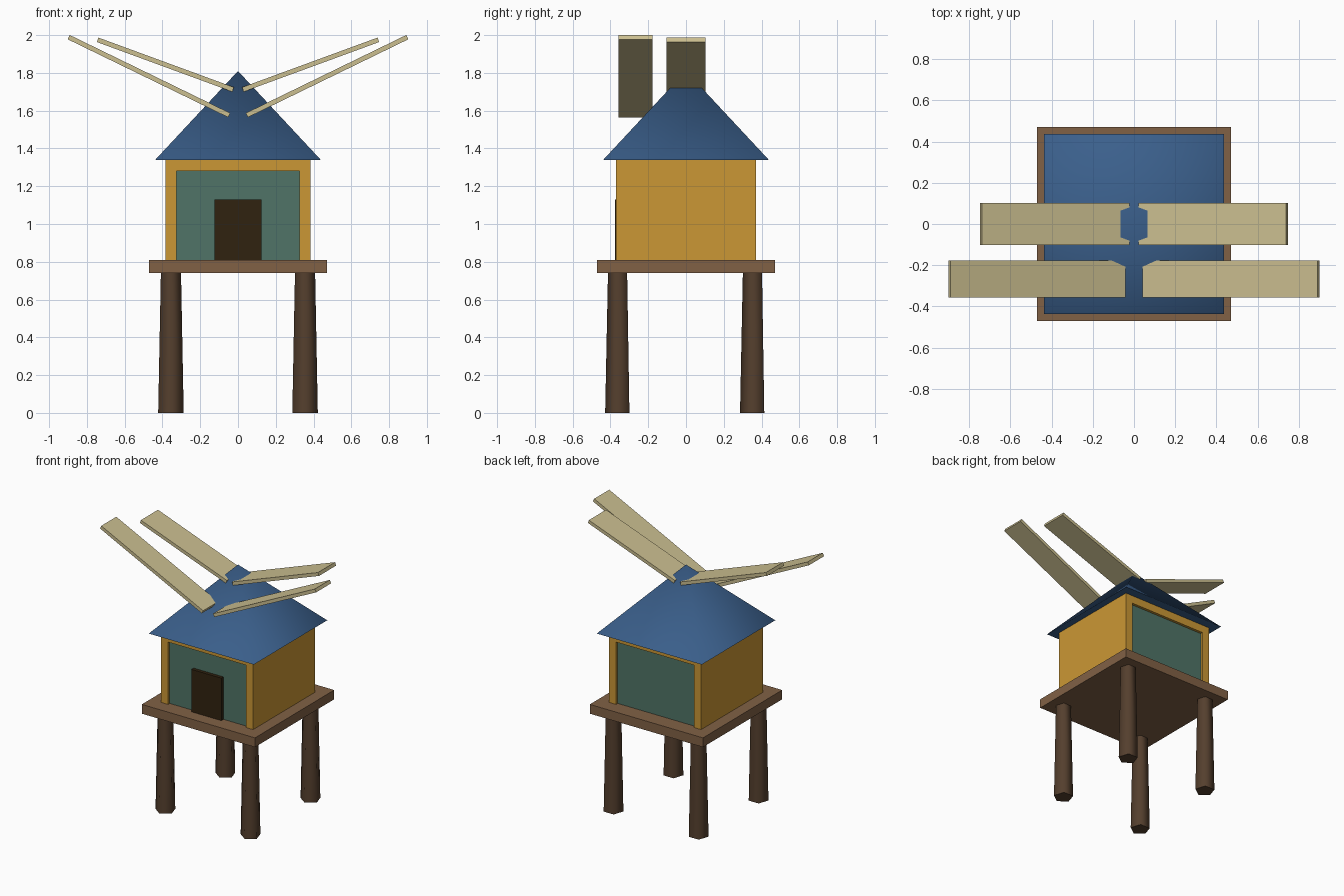
import bpy
from math import radians, sqrt, atan2, hypot

cube = bpy.data.objects.get("Cube")
if cube:
    bpy.data.objects.remove(cube, do_unlink=True)


def material(name, rgb):
    m = bpy.data.materials.new(name)
    m.use_nodes = True
    m.diffuse_color = (*rgb, 1)
    bsdf = next(n for n in m.node_tree.nodes if n.type == "BSDF_PRINCIPLED")
    bsdf.inputs["Base Color"].default_value = (*rgb, 1)
    return m


ochre = material("ochre wall", (0.60, 0.31, 0.035))
tan = material("pale wood", (0.60, 0.52, 0.28))
green = material("dull green", (0.08, 0.175, 0.135))
dark = material("dark doorway", (0.03, 0.016, 0.005))
brown = material("brown deck", (0.22, 0.12, 0.06))
bark = material("dark brown wood", (0.09, 0.05, 0.027))
blue = material("blue roof", (0.043, 0.115, 0.26))


def finish(name, mat):
    obj = bpy.context.object
    obj.name = name
    obj.data.materials.append(mat)
    return obj


def box(name, mat, x, y, z, tilt=0):
    """Box from (low, high) ranges, tilted about y through its centre."""
    spans = (x, y, z)
    bpy.ops.mesh.primitive_cube_add(
        size=1, location=[(a + b) / 2 for a, b in spans], rotation=(0, tilt, 0))
    bpy.context.object.scale = [b - a for a, b in spans]
    bpy.ops.object.transform_apply(location=False, rotation=False, scale=True)
    return finish(name, mat)


def cone(name, mat, sides, r1, r2, z0, z1, x=0, y=0, turn=0):
    bpy.ops.mesh.primitive_cone_add(
        vertices=sides, radius1=r1, radius2=r2, depth=z1 - z0,
        location=(x, y, (z0 + z1) / 2), rotation=(0, 0, turn))
    bpy.ops.object.shade_smooth_by_angle(angle=radians(75))
    return finish(name, mat)


# Tapered five-sided stilts, each with a corner facing the front
for sx, side in ((1, "left"), (-1, "right")):
    for sy, end in ((-1, "front"), (1, "back")):
        cone(f"{end}_{side}_leg", bark, 5, 0.071, 0.056, 0, 0.745,
             0.355 * sx, 0.357 * sy, radians(180))

# Deck
box("platform", brown, (-0.472, 0.472), (-0.472, 0.472), (0.74, 0.81))

# Hut: recessed panels between side walls and lintels
box("wall_panels", green, (-0.33, 0.33), (-0.35, 0.35), (0.81, 1.3))
for s, side in ((1, "left"), (-1, "right")):
    box(f"{side}_wall", ochre, sorted((0.325 * s, 0.385 * s)), (-0.37, 0.37), (0.81, 1.34))
for s, end in ((-1, "front"), (1, "back")):
    box(f"{end}_lintel", ochre, (-0.325, 0.325), sorted((0.30 * s, 0.37 * s)), (1.28, 1.34))
box("door", dark, (-0.125, 0.125), (-0.376, -0.34), (0.81, 1.13))

# Pyramid roof
cone("roof", blue, 4, 0.438 * sqrt(2), 0, 1.34, 1.81, turn=radians(45))


# Mirrored pairs of planks rising outwards from the ridge
def planks(name, y, start, end, thick):
    dx, dz = end[0] - start[0], end[1] - start[1]
    half = hypot(dx, dz) / 2
    cx, cz = (start[0] + end[0]) / 2, (start[1] + end[1]) / 2
    for s, side in ((1, "left"), (-1, "right")):
        box(f"{name}_{side}_plank", tan, (s * cx - half, s * cx + half), y,
            (cz - thick / 2, cz + thick / 2), -s * atan2(dz, dx))


planks("front", (-0.357, -0.178), (0.047, 1.576), (0.896, 1.989), 0.025)
planks("rear", (-0.102, 0.102), (0.026, 1.712), (0.743, 1.975), 0.025)
